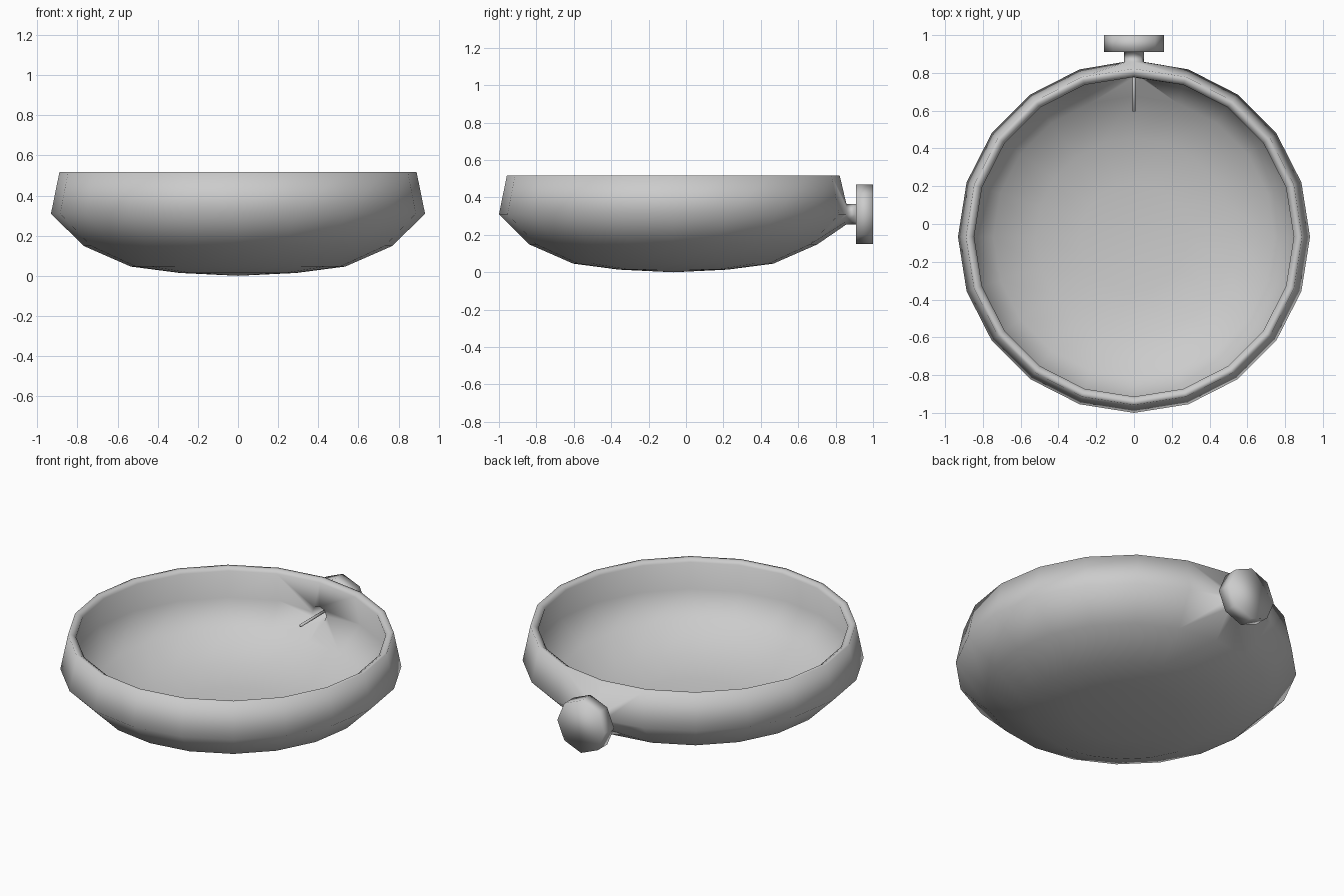
import bpy, bmesh
from math import sin, cos, pi

if "Cube" in bpy.data.objects:
    bpy.data.objects.remove(bpy.data.objects["Cube"])

N = 20                      # sides of the bowl
BACK = 5                    # segment index facing +y
CY = -0.068                 # bowl centre in y
KZ = 0.31                   # height of the knob axis

# outer wall from the bottom up, over the rim, then down the inner wall
PROFILE = [(0.29, 0.014), (0.535, 0.046), (0.77, 0.149), (0.932, 0.31),
           (0.89, 0.516), (0.87, 0.516), (0.846, 0.5),
           (0.883, 0.322), (0.744, 0.187), (0.523, 0.09), (0.286, 0.06)]
OUT_RING, IN_RING = 3, 7    # rings opened at the back for the knob stem

bm = bmesh.new()
rings = [[bm.verts.new((r * cos(2 * pi * i / N), CY + r * sin(2 * pi * i / N), z))
          for i in range(N)] for r, z in PROFILE]
holes = {rings[OUT_RING][BACK], rings[IN_RING][BACK]}


def bridge(a, b):
    n = len(a)
    for i in range(n):
        j = (i + 1) % n
        f = (a[i], a[j], b[j], b[i])
        if not holes & set(f):
            bm.faces.new(f)


def octagon(y, r):
    return [bm.verts.new((-r * sin(i * pi / 4), y, KZ + r * cos(i * pi / 4)))
            for i in range(8)]


def opening(k, up):
    # eight vertices around the removed one, starting at the top
    steps = [(up, 0), (up, 1), (0, 1), (-up, 1), (-up, 0), (-up, -1), (0, -1), (up, -1)]
    return [rings[k + dk][BACK + ds] for dk, ds in steps]


def tube(start, sections):
    loop = start
    for y, r in sections:
        nxt = octagon(y, r)
        bridge(loop, nxt)
        loop = nxt
    bm.faces.new(loop)


# bowl walls
for a, b in zip(rings, rings[1:]):
    bridge(a, b)

# underside and floor centres
for ring, z in ((rings[0], 0.0), (rings[-1], 0.046)):
    c = bm.verts.new((0, CY, z))
    for i in range(N):
        bm.faces.new((ring[i], ring[(i + 1) % N], c))

# stem and knob outside, stem socket inside
tube(opening(OUT_RING, 1), [(0.858, 0.054), (0.91, 0.054), (0.91, 0.158), (1.0, 0.158)])
tube(opening(IN_RING, -1), [(0.775, 0.047), (0.86, 0.03)])

bmesh.ops.delete(bm, geom=list(holes), context='VERTS')
bmesh.ops.recalc_face_normals(bm, faces=bm.faces[:])
mesh = bpy.data.meshes.new("bowl_with_knob")
bm.to_mesh(mesh)
bm.free()
mesh.shade_smooth()
bowl = bpy.data.objects.new("bowl_with_knob", mesh)
bpy.context.collection.objects.link(bowl)

# thin pin reaching from the stem into the bowl
bpy.ops.mesh.primitive_cylinder_add(vertices=8, radius=0.008, depth=0.265,
                                    location=(0, 0.7275, KZ), rotation=(pi / 2, 0, 0))
pin = bpy.context.object
pin.name = "inner_pin"
pin.data.shade_smooth()
